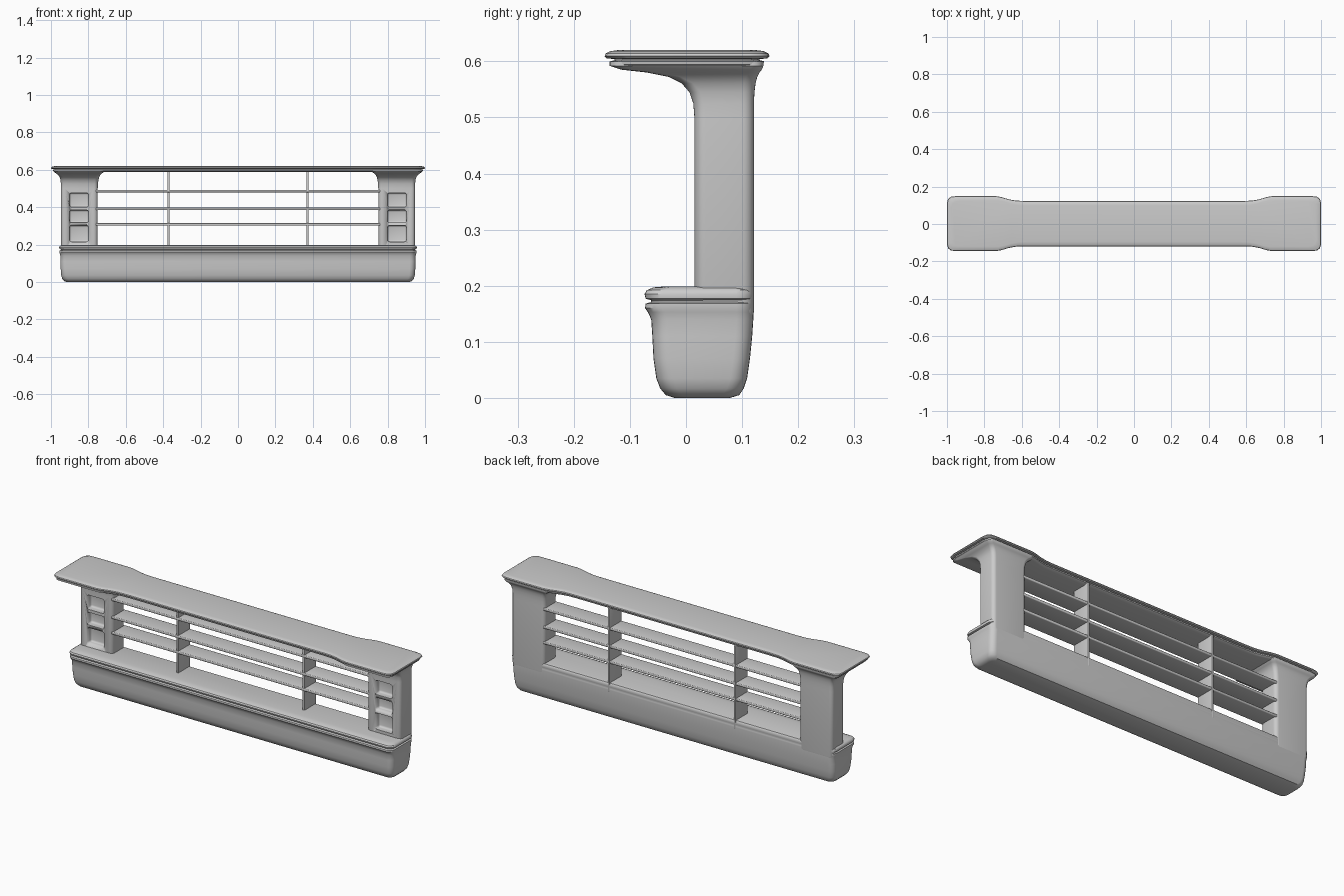
import bpy, bmesh, math

if "Cube" in bpy.data.objects:
    bpy.data.objects.remove(bpy.data.objects["Cube"])


def finish(name, bm, angle=35):
    bmesh.ops.recalc_face_normals(bm, faces=bm.faces)
    me = bpy.data.meshes.new(name)
    bm.to_mesh(me)
    bm.free()
    ob = bpy.data.objects.new(name, me)
    bpy.context.collection.objects.link(ob)
    bpy.ops.object.select_all(action='DESELECT')
    ob.select_set(True)
    bpy.context.view_layer.objects.active = ob
    bpy.ops.object.shade_smooth_by_angle(angle=math.radians(angle))
    return ob


def loft(name, rings):
    """Skin equal-length rings of points and cap both ends."""
    bm = bmesh.new()
    vs = [[bm.verts.new(p) for p in r] for r in rings]
    n = len(vs[0])
    for a, b in zip(vs, vs[1:]):
        for i in range(n):
            j = (i + 1) % n
            bm.faces.new((a[i], a[j], b[j], b[i]))
    bm.faces.new(vs[0][::-1])
    bm.faces.new(vs[-1])
    return finish(name, bm)


def rounded(x0, x1, y0, y1, r, z, seg=6):
    pts = []
    for k, (cx, cy) in enumerate([(x1 - r, y1 - r), (x0 + r, y1 - r),
                                  (x0 + r, y0 + r), (x1 - r, y0 + r)]):
        for i in range(seg + 1):
            a = math.pi / 2 * (k + i / seg)
            pts.append((cx + r * math.cos(a), cy + r * math.sin(a), z))
    return pts


def box(name, x0, x1, y0, y1, z0, z1, bevel):
    bm = bmesh.new()
    bmesh.ops.create_cube(bm, size=1)
    for v in bm.verts:
        v.co = ((x0 + x1) / 2 + v.co.x * (x1 - x0),
                (y0 + y1) / 2 + v.co.y * (y1 - y0),
                (z0 + z1) / 2 + v.co.z * (z1 - z0))
    bmesh.ops.bevel(bm, geom=bm.edges[:], offset=bevel, segments=3,
                    profile=0.5, affect='EDGES')
    return finish(name, bm)


# lower beam: half length, front, back, corner radius, height
beam = [(.915, -.02, .078, .03, 0), (.930, -.036, .095, .03, .005),
        (.940, -.046, .103, .03, .017), (.945, -.053, .109, .03, .035),
        (.948, -.058, .114, .03, .07), (.950, -.060, .118, .03, .11),
        (.950, -.062, .120, .03, .14), (.953, -.068, .120, .03, .153),
        (.955, -.073, .120, .03, .160), (.955, -.072, .120, .03, .168),
        (.946, -.062, .120, .03, .171), (.946, -.062, .120, .03, .174),
        (.955, -.072, .120, .03, .177), (.956, -.074, .120, .03, .185),
        (.953, -.070, .119, .03, .192), (.945, -.058, .116, .03, .197),
        (.935, -.035, .110, .03, .199)]
loft("lower_beam", [rounded(-x, x, a, b, r, z) for x, a, b, r, z in beam])


# top shelf outline, pulled in by d
def outline(d, z):
    half = [(1, .11), (.994, .132), (.978, .144), (.95, .147), (.74, .147),
            (.71, .142), (.67, .130), (.63, .123), (.58, .121)]
    q = [(x * (1 - d), h - d) for x, h in half]
    cy = .002
    return ([(x, cy + h, z) for x, h in q] +
            [(-x, cy + h, z) for x, h in q[::-1]] +
            [(-x, cy - h, z) for x, h in q] +
            [(x, cy - h, z) for x, h in q[::-1]])


loft("top_shelf", [outline(d, z) for d, z in [
    (.03, .588), (.018, .590), (.011, .594), (.010, .600), (.018, .602),
    (.018, .604), (.004, .605), (0, .609), (.002, .614), (.010, .618),
    (.025, .620)]])

# end posts flaring into the shelf: inner x, outer x, front y, back y, radius, z
post = [(.78, .92, .03, .105, .02, .125), (.757, .94, .018, .118, .02, .135),
        (.75, .947, .015, .121, .02, .155), (.75, .947, .015, .121, .02, .50),
        (.749, .947, .013, .121, .02, .525), (.746, .949, .006, .122, .02, .545),
        (.742, .954, -.008, .124, .02, .561), (.736, .962, -.03, .127, .02, .572),
        (.728, .971, -.07, .131, .02, .580), (.720, .979, -.115, .135, .02, .585),
        (.714, .985, -.136, .138, .02, .592), (.714, .985, -.136, .138, .02, .600)]
for side, s in (("left", -1), ("right", 1)):
    ob = loft(side + "_post", [[(s * x, y, z) for x, y, z in rounded(*p)]
                               for p in post])
    # three recessed square pockets on the post front
    for z0, z1 in ((.215, .302), (.317, .384), (.400, .476)):
        cut = box("pocket_cutter", s * .85 - .05, s * .85 + .05,
                  -.03, .050, z0, z1, .01)
        cut.hide_render = True
        bpy.context.view_layer.objects.active = ob
        m = ob.modifiers.new("pocket", 'BOOLEAN')
        m.operation, m.object, m.solver = 'DIFFERENCE', cut, 'EXACT'
        bpy.ops.object.modifier_apply(modifier=m.name)
        bpy.data.objects.remove(cut)
    # thin upright divider
    box(side + "_divider", s * .372 - .006, s * .372 + .006,
        .02, .121, .15, .595, .003)

# horizontal slats
for i, z in enumerate((.308, .391, .486)):
    box("slat_%d" % (i + 1), -.765, .765, .018, .118, z - .007, z + .007, .004)
